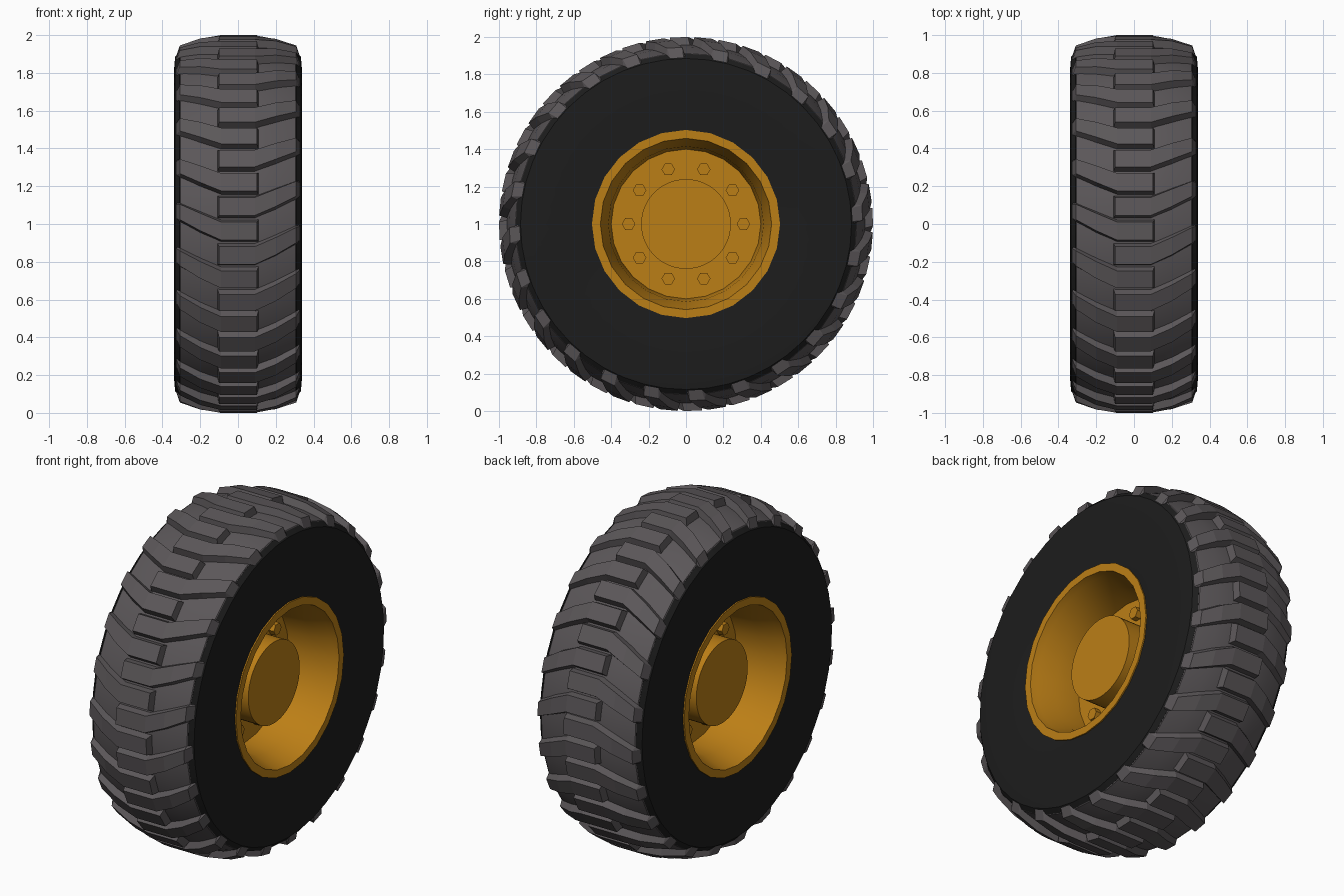
import bpy, bmesh
from math import sin, cos, pi, radians

if "Cube" in bpy.data.objects:
    bpy.data.objects.remove(bpy.data.objects["Cube"])


def material(name, color):
    m = bpy.data.materials.new(name)
    m.diffuse_color = (*color, 1)
    m.use_nodes = True
    m.node_tree.nodes["Principled BSDF"].inputs["Base Color"].default_value = m.diffuse_color
    return m


TREAD = material("tread_rubber", (0.105, 0.095, 0.1))
WALL = material("sidewall_rubber", (0.012, 0.012, 0.012))
PAINT = material("rim_paint", (0.5, 0.21, 0.008))


def point(x, r, a):
    # Angle 0 faces the front, growing upwards over the wheel
    return (x, -r * cos(a), 1 + r * sin(a))


def finish(bm, name, mat, smooth=None):
    bmesh.ops.recalc_face_normals(bm, faces=bm.faces)
    me = bpy.data.meshes.new(name)
    bm.to_mesh(me)
    bm.free()
    ob = bpy.data.objects.new(name, me)
    bpy.context.collection.objects.link(ob)
    me.materials.append(mat)
    if smooth:
        bpy.ops.object.select_all(action='DESELECT')
        ob.select_set(True)
        bpy.context.view_layer.objects.active = ob
        bpy.ops.object.shade_smooth_by_angle(angle=radians(smooth))
    return ob


def lathe(name, profile, n, mat, smooth=None, closed=False):
    bm = bmesh.new()
    rings = [[bm.verts.new(point(x, r, 2 * pi * i / n)) for i in range(n)]
             for x, r in profile]
    pairs = list(zip(rings, rings[1:]))
    if closed:
        pairs.append((rings[-1], rings[0]))
    for a, b in pairs:
        for i in range(n):
            j = (i + 1) % n
            bm.faces.new((a[i], a[j], b[j], b[i]))
    if not closed:
        bm.faces.new(rings[0])
        bm.faces.new(rings[-1])
    return finish(bm, name, mat, smooth)


def mirrored(half):
    return [(-x, r) for x, r in half] + [(x, r) for x, r in reversed(half)]


# Tyre carcass under the lugs
lathe("tread_base", mirrored([(0.3, 0.6), (0.325, 0.88), (0.305, 0.912),
                              (0.2, 0.945), (0.09, 0.96)]), 48, TREAD, 35, True)

# Flat black sidewalls, one ring per side
for side, label in ((-1, "left"), (1, "right")):
    ring = [(0.25, 0.47), (0.33, 0.48), (0.338, 0.6), (0.34, 0.8),
            (0.333, 0.885), (0.31, 0.91), (0.25, 0.85)]
    lathe(label + "_sidewall", [(side * x, r) for x, r in ring], 48, WALL, 35, True)

# Interleaved chevron lugs: x, outer radius, inner radius, angle shift, half width
STATIONS = [(-0.1, 1.0, 0.94, 0.0, 0.048), (0.09, 1.0, 0.94, 0.0, 0.048),
            (0.2, 0.983, 0.925, 0.048, 0.047), (0.308, 0.945, 0.89, 0.105, 0.043),
            (0.332, 0.875, 0.86, 0.115, 0.04)]
COUNT = 24
for side, label, phase in ((-1, "left", -0.037), (1, "right", 0.094)):
    bm = bmesh.new()
    for k in range(COUNT):
        rows = []
        for i, (x, ro, ri, shift, w) in enumerate(STATIONS):
            a = phase + shift + 2 * pi * k / COUNT
            xi = x - 0.012 if i == 0 else x
            rows.append([bm.verts.new(point(side * px, r, a + d)) for px, r, d in
                         ((xi, ri, -w - 0.018), (x, ro, -w), (x, ro, w), (xi, ri, w + 0.018))])
        for p, q in zip(rows, rows[1:]):
            for i in range(4):
                j = (i + 1) % 4
                bm.faces.new((p[i], p[j], q[j], q[i]))
        bm.faces.new(rows[0])
        bm.faces.new(rows[-1])
    finish(bm, label + "_tread_lugs", TREAD)

# Rim: lips, dished barrel on both sides and centre plate
lathe("rim", mirrored([(0.05, 0.40), (0.2, 0.415), (0.3, 0.448), (0.339, 0.458),
                       (0.339, 0.503), (0.29, 0.503)])[:6][::1]
      [::-1] + [(0.05, 0.40), (0.2, 0.415), (0.3, 0.448), (0.339, 0.458),
                (0.339, 0.503), (0.29, 0.503)], 24, PAINT, 30, True)
lathe("centre_plate", [(-0.05, 0.41), (0.05, 0.41)], 48, PAINT, 30)

# Hub drum
lathe("hub", [(-0.235, 0.24), (0.235, 0.24)], 48, PAINT, 30)

# Ten hexagonal wheel nuts on each side
bm = bmesh.new()
for side in (-1, 1):
    for k in range(10):
        _, cy, cz = point(0, 0.307, 2 * pi * k / 10)
        rings = [[bm.verts.new((side * x, cy + 0.036 * cos(i * pi / 3), cz + 0.036 * sin(i * pi / 3)))
                  for i in range(6)] for x in (0.04, 0.085)]
        for i in range(6):
            j = (i + 1) % 6
            bm.faces.new((rings[0][i], rings[0][j], rings[1][j], rings[1][i]))
        bm.faces.new(rings[0])
        bm.faces.new(rings[1])
finish(bm, "wheel_nuts", PAINT)
